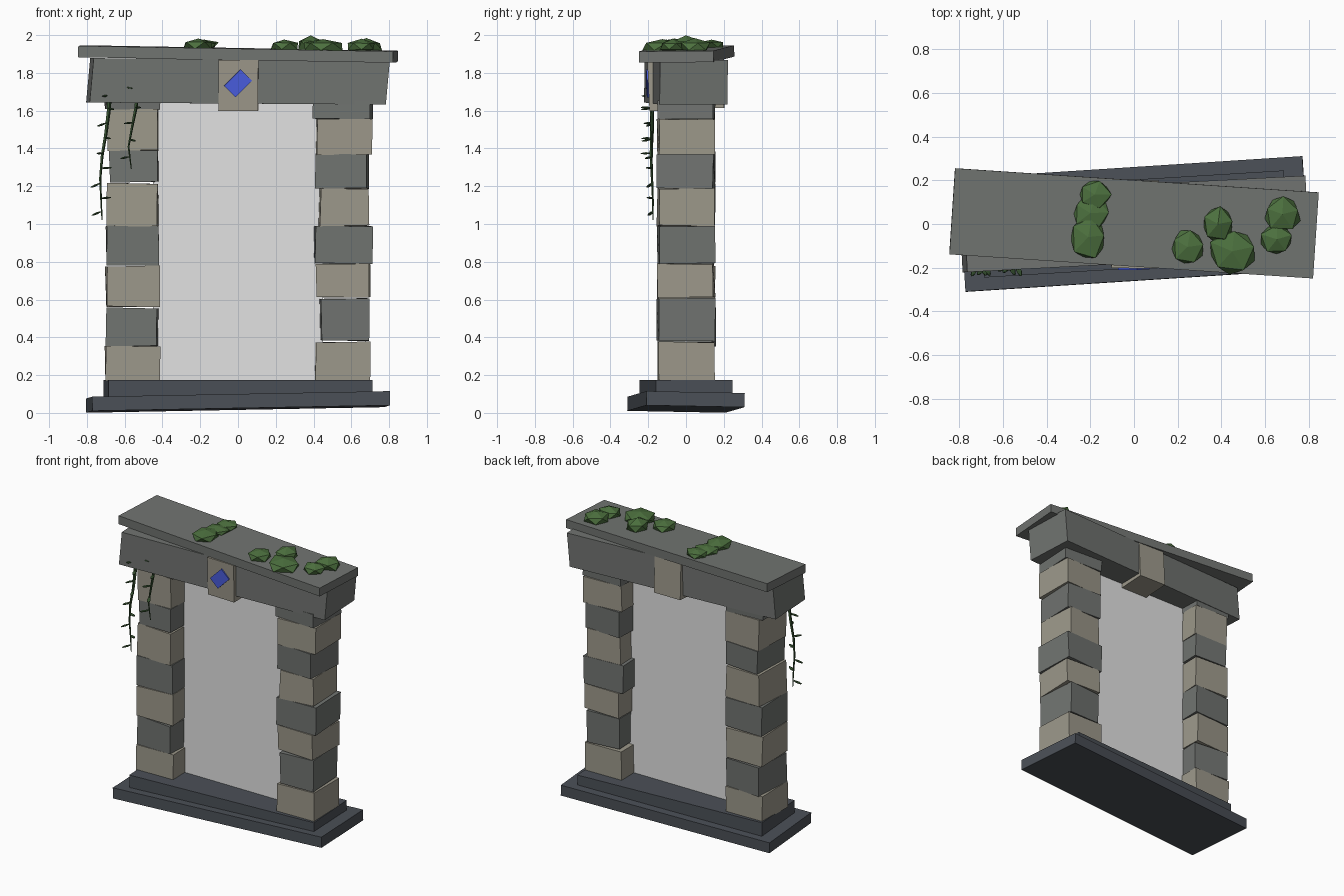
import bpy, bmesh, math, random
from mathutils import Vector, Matrix, Euler

if "Cube" in bpy.data.objects:
    bpy.data.objects.remove(bpy.data.objects["Cube"])

random.seed(4)


def lin(c):
    c /= 255
    return c / 12.92 if c <= 0.04045 else ((c + 0.055) / 1.055) ** 2.4


def material(name, r, g, b):
    m = bpy.data.materials.new(name)
    m.diffuse_color = (lin(r), lin(g), lin(b), 1)
    m.use_nodes = True
    m.node_tree.nodes["Principled BSDF"].inputs["Base Color"].default_value = m.diffuse_color
    return m


GREY = material("grey stone", 113, 116, 113)
TAN = material("tan stone", 157, 153, 139)
SLATE = material("dark slate", 75, 80, 87)
PANEL = material("pale panel", 226, 226, 226)
BLUE = material("blue gem", 74, 94, 224)
LEAF = material("leaf green", 76, 112, 62)
VINE = material("vine green", 56, 84, 50)


def finish(bm, name, mat):
    bmesh.ops.recalc_face_normals(bm, faces=bm.faces)
    mesh = bpy.data.meshes.new(name)
    bm.to_mesh(mesh)
    bm.free()
    mesh.materials.append(mat)
    ob = bpy.data.objects.new(name, mesh)
    bpy.context.collection.objects.link(ob)
    return ob


def block(name, mat, centre, size, rot=(0, 0, 0), lean=0.0, rough=0.0):
    """Box turned by degrees, top shifted sideways by lean, corners roughened."""
    bm = bmesh.new()
    bmesh.ops.create_cube(bm, size=1)
    turn = Euler([math.radians(a) for a in rot]).to_matrix()
    for v in bm.verts:
        p = Vector([a * b for a, b in zip(v.co, size)])
        p.x += lean * v.co.z
        p += Vector([random.uniform(-rough, rough) for _ in range(3)])
        v.co = turn @ p + Vector(centre)
    return finish(bm, name, mat)


# Stepped base
block("base_slab", SLATE, (0, 0, 0.058), (1.58, 0.52, 0.075), (-1.1, -1.07, 3.7))
block("base_step", SLATE, (0, 0, 0.12), (1.40, 0.406, 0.11), (0, 0, 3.5))

# Pillars: x min, x max, z min, z max, turn for each stone
left = [(-.705, -.41, .17, .355, 1), (-.695, -.42, .355, .555, -3),
        (-.70, -.415, .563, .777, 2), (-.70, -.415, .783, .988, 1),
        (-.695, -.42, .99, 1.215, -2.5), (-.68, -.42, 1.222, 1.388, -2),
        (-.69, -.415, 1.39, 1.61, -1.5), (-.705, -.415, 1.605, 1.65, 2)]
right = [(.405, .70, .17, .375, 1), (.43, .69, .383, .605, 3),
         (.415, .70, .61, .787, -2), (.40, .71, .79, .99, 2),
         (.425, .69, .99, 1.187, 3), (.41, .69, 1.187, 1.37, -2),
         (.41, .71, 1.37, 1.553, 1.5), (.40, .71, 1.555, 1.65, -2.5)]
for side, stones in (("left", left), ("right", right)):
    for i, (x0, x1, z0, z1, turn) in enumerate(stones):
        block(f"{side}_pillar_stone_{i + 1}", GREY if i % 2 else TAN,
              ((x0 + x1) / 2, 0, (z0 + z1) / 2),
              (x1 - x0 - 0.008, 0.295, z1 - z0), (0, 0, turn), 0, 0.004)

# Thin panel filling the opening
block("doorway_panel", PANEL, (0, 0, 0.91), (0.90, 0.012, 1.50))

# Lintel, cap and keystone
block("lintel", GREY, (0, 0, 1.755), (1.57, 0.36, 0.235), (0, 0.4, 3), 0.02)
block("cap_slab", GREY, (0, 0.003, 1.90), (1.67, 0.395, 0.06), (0.5, 1.0, -3.8))
block("keystone", TAN, (0.005, 0, 1.742), (0.21, 0.395, 0.27), (2.5, 0.5, -1))
block("blue_gem", BLUE, (0, -0.203, 1.745), (0.125, 0.012, 0.085), (2.5, -45, 0))

# Leaf clumps on the cap: x, y, z, radius x, radius y, radius z
clumps = [(-.18, .135, 1.948, .08, .07, .03), (-.20, .05, 1.945, .09, .085, .025),
          (-.21, -.06, 1.945, .09, .11, .04), (.245, -.105, 1.942, .08, .085, .038),
          (.385, 0, 1.945, .08, .09, .052), (.45, -.125, 1.94, .115, .11, .042),
          (.68, .045, 1.94, .09, .085, .042), (.655, -.07, 1.94, .08, .075, .038)]
for i, (x, y, z, rx, ry, rz) in enumerate(clumps):
    bm = bmesh.new()
    bmesh.ops.create_icosphere(bm, subdivisions=1, radius=1)
    spin = Matrix.Rotation(i * 1.3, 3, 'Z')
    for v in bm.verts:
        p = spin @ v.co * random.uniform(0.9, 1.1)
        v.co = Vector((p.x * rx + x, p.y * ry + y, p.z * rz + z))
    finish(bm, f"leaf_clump_{i + 1}", LEAF)


def vine(name, path, radius, leaves):
    """Tapering five-sided stem with small pointed leaves."""
    bm = bmesh.new()
    rings = []
    last = len(path) - 1
    for i, p in enumerate(path):
        r = radius * (1 - 0.75 * i / last)
        rings.append([bm.verts.new((p[0] + r * math.cos(a), p[1] + r * math.sin(a), p[2]))
                      for a in [k * math.tau / 5 for k in range(5)]])
    for a, b in zip(rings, rings[1:]):
        for k in range(5):
            bm.faces.new((a[k], a[(k + 1) % 5], b[(k + 1) % 5], b[k]))
    bm.faces.new(rings[0])
    bm.faces.new(rings[-1])
    for i in range(leaves):
        t = (i + 0.3) / leaves * last
        j = int(t)
        p = Vector(path[j]).lerp(Vector(path[j + 1]), t - j)
        ang = -math.pi / 2 + (1 if i % 2 else -1) * random.uniform(0.4, 1.2)
        m = (Matrix.Translation(p) @ Matrix.Rotation(ang, 4, 'Z')
             @ Matrix.Rotation(random.uniform(-.2, .4), 4, 'Y')
             @ Matrix.Translation((0.032, 0, 0)) @ Matrix.Diagonal((0.034, 0.013, 0.006, 1)))
        bmesh.ops.create_icosphere(bm, subdivisions=1, radius=1, matrix=m)
    finish(bm, name, VINE)


# Hanging vines at the left front
vine("long_vine", [(-.68, -.185, 1.70), (-.685, -.18, 1.60), (-.70, -.18, 1.48),
                   (-.72, -.185, 1.36), (-.73, -.18, 1.24), (-.725, -.175, 1.12),
                   (-.72, -.175, 1.02)], 0.013, 9)
vine("short_vine", [(-.53, -.19, 1.74), (-.54, -.182, 1.62), (-.56, -.18, 1.52),
                    (-.58, -.18, 1.41), (-.565, -.18, 1.29)], 0.012, 5)
